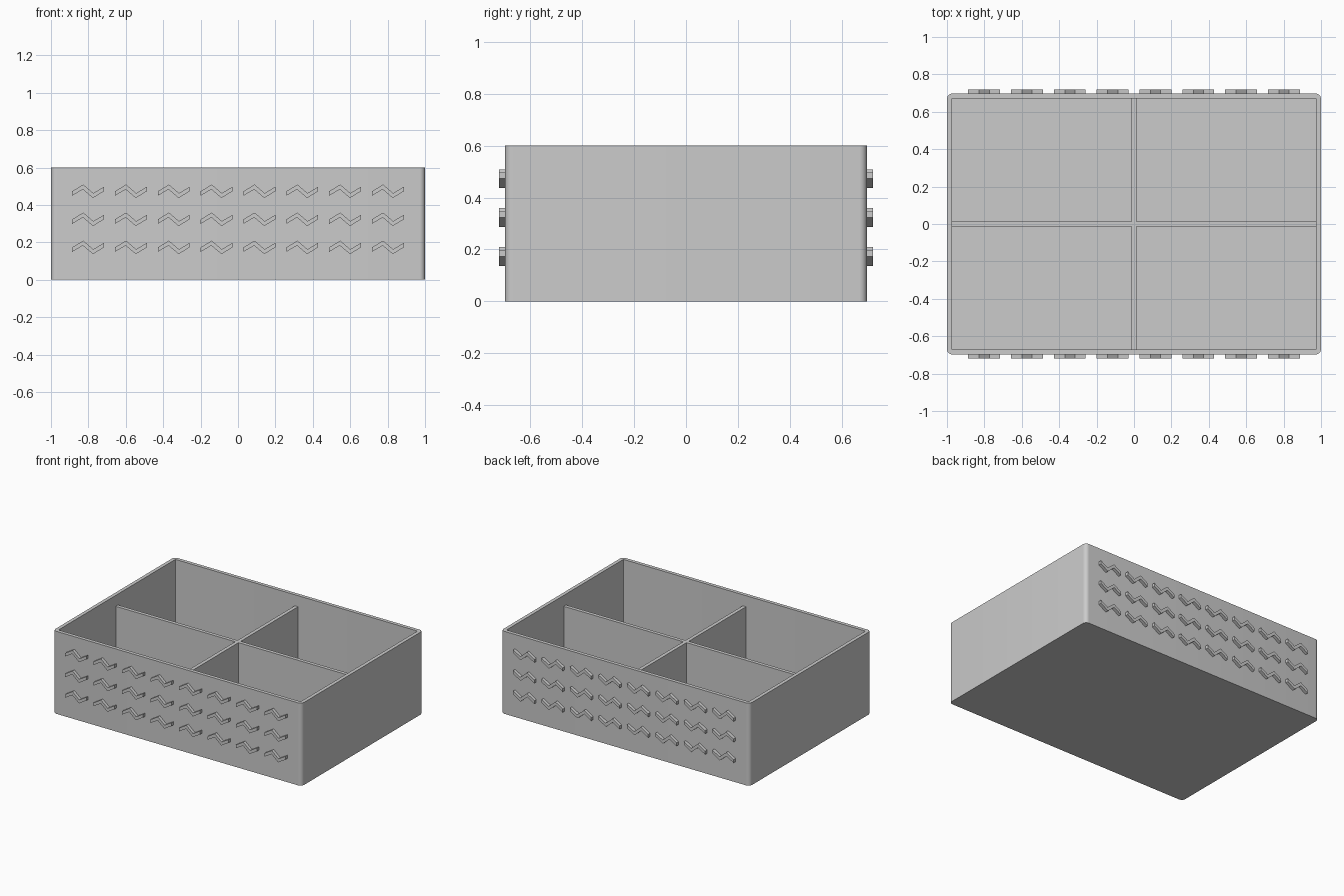
import bpy, bmesh, math
from mathutils import Matrix, Vector

cube = bpy.data.objects.get("Cube")
if cube:
    bpy.data.objects.remove(cube, do_unlink=True)

LENGTH, DEPTH, HEIGHT = 2.0, 1.395, 0.6
WALL, RADIUS = 0.026, 0.029
DIVIDER_TOP = 0.52

grey = bpy.data.materials.new("plain grey")
grey.use_nodes = True
colour = (0.6, 0.6, 0.6, 1)
grey.diffuse_color = colour
grey.node_tree.nodes["Principled BSDF"].inputs["Base Color"].default_value = colour


def finish(name, bm):
    bmesh.ops.recalc_face_normals(bm, faces=bm.faces)
    mesh = bpy.data.meshes.new(name)
    bm.to_mesh(mesh)
    bm.free()
    mesh.materials.append(grey)
    obj = bpy.data.objects.new(name, mesh)
    bpy.context.collection.objects.link(obj)
    return obj


def add_block(bm, size, centre):
    bmesh.ops.create_cube(bm, size=1, matrix=Matrix.Translation(centre)
                          @ Matrix.Diagonal((*size, 1)))


# Open box: rounded upright corners, inset rim, hollow pushed down to the floor
bm = bmesh.new()
add_block(bm, (LENGTH, DEPTH, HEIGHT), (0, 0, HEIGHT / 2))
upright = [e for e in bm.edges
           if abs(e.verts[0].co.z - e.verts[1].co.z) > HEIGHT / 2]
bmesh.ops.bevel(bm, geom=upright, offset=RADIUS, segments=8, profile=0.5,
                affect='EDGES')
bm.normal_update()
top = max(bm.faces, key=lambda f: f.calc_center_median().z)
bmesh.ops.inset_region(bm, faces=[top], thickness=WALL, use_even_offset=True)
hollow = bmesh.ops.extrude_discrete_faces(bm, faces=[top])["faces"][0]
bmesh.ops.translate(bm, verts=hollow.verts, vec=(0, 0, WALL - HEIGHT))
box = finish("box", bm)
bpy.context.view_layer.objects.active = box
box.select_set(True)
bpy.ops.object.shade_smooth_by_angle(angle=math.radians(30))

# Crossed dividers, lower than the rim; the long one is split at the crossing
tall = DIVIDER_TOP - WALL
mid_z = WALL + tall / 2
bm = bmesh.new()
add_block(bm, (WALL, DEPTH - 2 * WALL, tall), (0, 0, mid_z))
finish("cross_divider", bm)
half = LENGTH / 2 - WALL * 1.5
for side, label in ((1, "left"), (-1, "right")):
    bm = bmesh.new()
    add_block(bm, (half, WALL, tall), (side * (WALL + half) / 2, 0, mid_z))
    finish(label + "_divider", bm)

# Raised zigzag ribs in rows on the front and back walls
UPPER = [(-0.085, 0), (-0.026, 0.036), (0.028, -0.01), (0.085, 0.024)]
LOWER = [(-x, -z) for x, z in UPPER]
COLUMNS, ROWS = 8, 3


def add_rib(bm, x, z, y_from, y_to):
    outline = [bm.verts.new((x + px, y_from, z + pz)) for px, pz in UPPER + LOWER]
    face = bm.faces.new(outline)
    grown = bmesh.ops.extrude_face_region(bm, geom=[face])["geom"]
    moved = [g for g in grown if isinstance(g, bmesh.types.BMVert)]
    bmesh.ops.translate(bm, verts=moved, vec=Vector((0, y_to - y_from, 0)))


for side, label in ((-1, "front"), (1, "back")):
    bm = bmesh.new()
    for row in range(ROWS):
        for col in range(COLUMNS):
            x = (col - (COLUMNS - 1) / 2) * 0.229
            add_rib(bm, x, 0.173 + row * 0.15, side * (DEPTH / 2 - 0.005), side * 0.72)
    finish(label + "_zigzag_ribs", bm)
